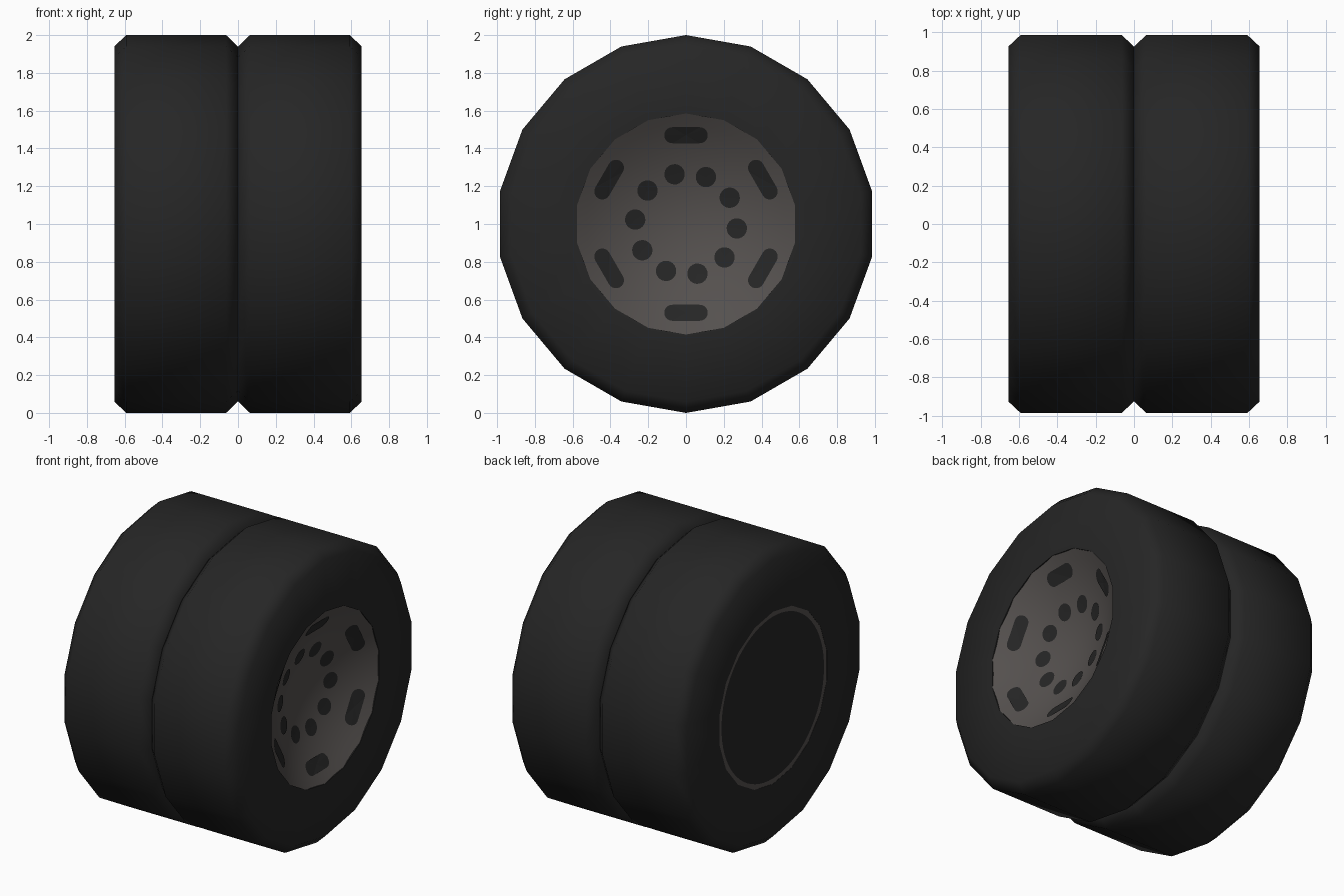
import bpy, bmesh, math

if "Cube" in bpy.data.objects:
    bpy.data.objects.remove(bpy.data.objects["Cube"])

SIDES = 18          # tyre is a low-poly lathe
AXLE_Z = 1.0


def material(name, rgb):
    m = bpy.data.materials.new(name)
    m.diffuse_color = (*rgb, 1)
    m.use_nodes = True
    m.node_tree.nodes["Principled BSDF"].inputs["Base Color"].default_value = m.diffuse_color
    return m


RUBBER = material("black_rubber", (0.019, 0.019, 0.019))
METAL = material("warm_grey_metal", (0.090, 0.081, 0.077))


def finish(bm, name, mat, facing=0, angle=None):
    """Orient, colour and shade a mesh; facing = wanted x direction of an open sheet."""
    bmesh.ops.recalc_face_normals(bm, faces=bm.faces)
    if facing:
        for f in bm.faces:
            f.normal_update()
            if f.normal.x * facing < 0:
                f.normal_flip()
    me = bpy.data.meshes.new(name)
    bm.to_mesh(me)
    bm.free()
    me.materials.append(mat)
    ob = bpy.data.objects.new(name, me)
    bpy.context.collection.objects.link(ob)
    if angle:
        bpy.ops.object.select_all(action='DESELECT')
        ob.select_set(True)
        bpy.context.view_layer.objects.active = ob
        bpy.ops.object.shade_smooth_by_angle(angle=math.radians(angle))
    return ob


def lathe(profile, sides, closed=False):
    """Turn (x, radius) points about the axle; radius 0 gives a pole."""
    bm = bmesh.new()
    rings = []
    for x, r in profile:
        if r == 0:
            rings.append([bm.verts.new((x, 0, AXLE_Z))] * sides)
            continue
        rings.append([bm.verts.new((x, r * math.sin(2 * math.pi * i / sides),
                                    AXLE_Z + r * math.cos(2 * math.pi * i / sides)))
                      for i in range(sides)])
    pairs = list(zip(rings, rings[1:]))
    if closed:
        pairs.append((rings[-1], rings[0]))
    for a, b in pairs:
        for i in range(sides):
            j = (i + 1) % sides
            bm.faces.new(list(dict.fromkeys((a[i], a[j], b[j], b[i]))))
    return bm


def dish_x(r):
    return 0.458 + 0.57 * r * r


def dish_mark(bm, radius, angle, length, width):
    """Rounded slot outline laid just above the dish; length == width gives a round hole."""
    h, n = width / 2, 10
    straight = length / 2 - h
    ring = []
    for end in (1, -1):
        for i in range(n + 1):
            t = -math.pi / 2 + math.pi * i / n
            ring.append((end * (straight + h * math.cos(t)), end * h * math.sin(t)))
    ca, sa = math.cos(angle), math.sin(angle)

    def place(along, out):
        y = (radius + out) * ca - along * sa
        z = (radius + out) * sa + along * ca
        return bm.verts.new((dish_x(math.hypot(y, z)) + 0.005, y, AXLE_Z + z))
    centre = place(0, 0)
    verts = [place(*p) for p in ring]
    for i, v in enumerate(verts):
        bm.faces.new((centre, v, verts[(i + 1) % len(verts)]))


# Twin tyres with chamfered shoulders
tyre = [(0.001, 0.585), (0.001, 0.94), (0.063, 1.0), (0.592, 1.0), (0.655, 0.94), (0.655, 0.585)]
for name, s in (("outer_tyre", 1), ("inner_tyre", -1)):
    finish(lathe([(s * x, r) for x, r in tyre], SIDES, True), name, RUBBER, angle=60)

# Dished wheel disc on the right side
radii = [0.585 * i / 10 for i in range(11)]
finish(lathe([(dish_x(r), r) for r in radii], 72), "wheel_dish", METAL, 1, 40)

# Long slots and ring of round holes in the dish
bm = bmesh.new()
for k in range(6):
    dish_mark(bm, 0.47, math.radians(30 + 60 * k), 0.23, 0.085)
finish(bm, "dish_slots", RUBBER, 1)
bm = bmesh.new()
for k in range(10):
    dish_mark(bm, 0.27, math.radians(31 + 36 * k), 0.108, 0.108)
finish(bm, "dish_holes", RUBBER, 1)

# Left side: flat black backing with a thin metal rim edge
finish(lathe([(-0.652, 0), (-0.652, 0.55)], 72), "back_plate", RUBBER, -1)
finish(lathe([(-0.652, 0.55), (-0.654, 0.585)], 72), "back_rim_edge", METAL, -1)
